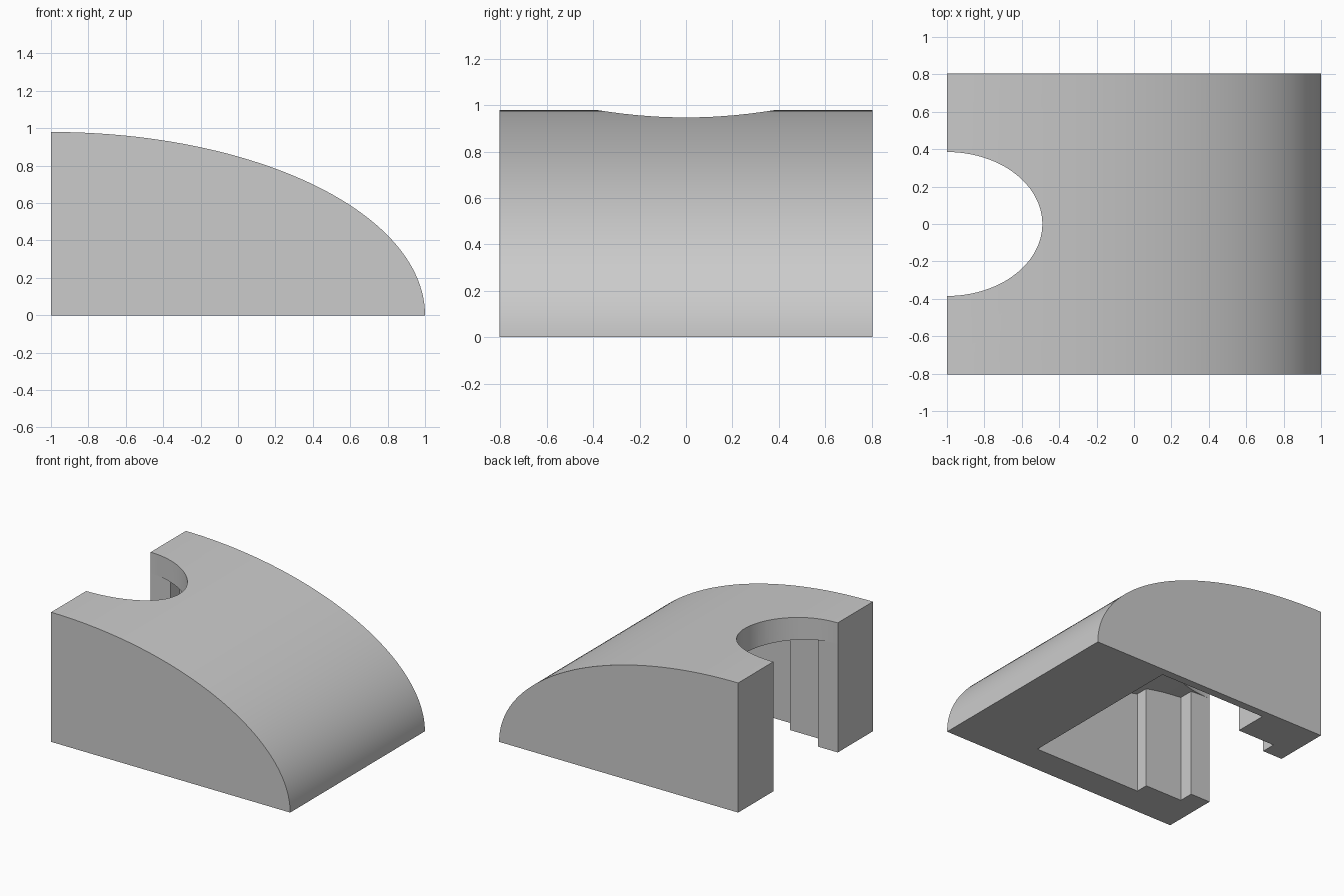
import bpy, bmesh, math
from mathutils import Vector

cube = bpy.data.objects.get("Cube")
if cube:
    bpy.data.objects.remove(cube, do_unlink=True)

grey = bpy.data.materials.new("plain grey")
grey.use_nodes = True
colour = (0.6, 0.6, 0.6, 1)
grey.diffuse_color = colour
grey.node_tree.nodes["Principled BSDF"].inputs["Base Color"].default_value = colour


def prism(name, outline, extrusion):
    """Extrude a closed outline of 3D points along a vector."""
    bm = bmesh.new()
    face = bm.faces.new([bm.verts.new(p) for p in outline])
    grown = bmesh.ops.extrude_face_region(bm, geom=[face])["geom"]
    moved = [v for v in grown if isinstance(v, bmesh.types.BMVert)]
    bmesh.ops.translate(bm, verts=moved, vec=Vector(extrusion))
    bmesh.ops.recalc_face_normals(bm, faces=bm.faces)
    mesh = bpy.data.meshes.new(name)
    bm.to_mesh(mesh)
    bm.free()
    mesh.materials.append(grey)
    ob = bpy.data.objects.new(name, mesh)
    bpy.context.collection.objects.link(ob)
    return ob


def boolean(target, tool, operation):
    """Apply a boolean and discard the tool."""
    mod = target.modifiers.new(operation.lower(), "BOOLEAN")
    mod.operation, mod.object, mod.solver = operation, tool, "EXACT"
    bpy.context.view_layer.objects.active = target
    bpy.ops.object.modifier_apply(modifier=mod.name)
    bpy.data.objects.remove(tool, do_unlink=True)


def quarter_ellipse(length, height, y, steps=48):
    """Side profile rising from the nose to the tall end at x = -1."""
    turns = [i / steps * math.pi / 2 for i in range(steps + 1)]
    return [(-1 + length * math.cos(t), y, height * math.sin(t)) for t in turns]


# Solid wedge with an elliptical top
body = prism("curved_body", quarter_ellipse(2, 0.98, -0.805) + [(-1, -0.805, 0)], (0, 1.61, 0))

# Stepped pocket with a domed ceiling, open below and at the tall end
plan = [(-1.1, -0.385), (-0.835, -0.385), (-0.835, -0.495), (-0.525, -0.495),
        (-0.525, -0.59), (0.6, -0.59), (0.6, 0.745), (-0.525, 0.745),
        (-0.525, 0.495), (-0.835, 0.495), (-0.835, 0.385), (-1.1, 0.385)]
pocket = prism("pocket_cutter", [(x, y, -0.1) for x, y in plan], (0, 0, 1.5))
dome = quarter_ellipse(1.37, 0.82, -1)
dome += [(-1.2, -1, 0.82), (-1.2, -1, -0.2), (0.37, -1, -0.2)]
boolean(pocket, prism("dome_cutter", dome, (0, 2, 0)), "INTERSECT")
boolean(body, pocket, "DIFFERENCE")

# Elliptical notch through the roof
angles = [2 * math.pi * i / 96 for i in range(96)]
notch = prism("notch_cutter",
              [(-1 + 0.51 * math.cos(a), 0.385 * math.sin(a), 0.4) for a in angles], (0, 0, 1))
boolean(body, notch, "DIFFERENCE")

# Smooth curves, crisp edges
bpy.ops.object.select_all(action="DESELECT")
body.select_set(True)
bpy.context.view_layer.objects.active = body
bpy.ops.object.shade_smooth_by_angle(angle=math.radians(30))
